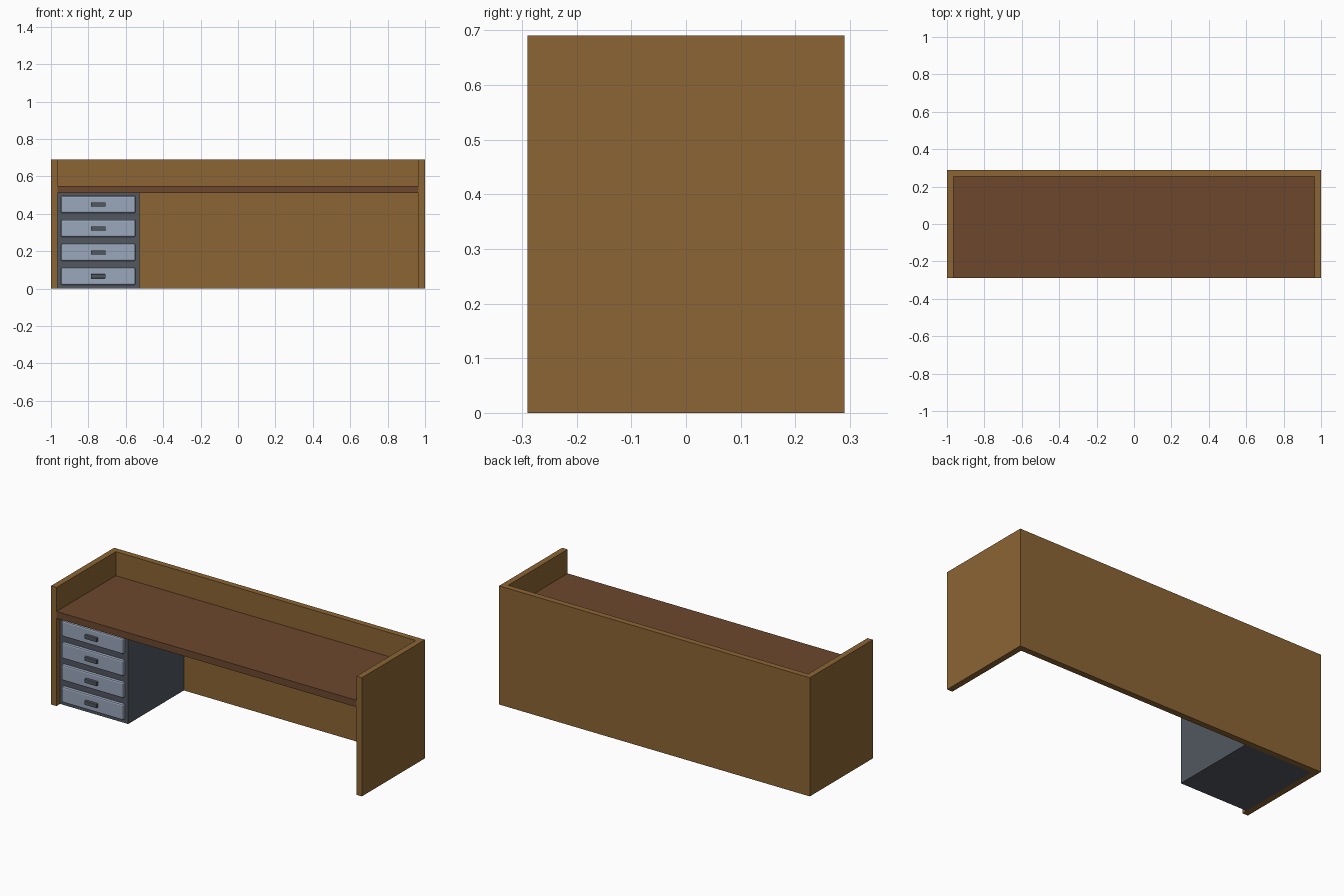
import bpy

if "Cube" in bpy.data.objects:
    bpy.data.objects.remove(bpy.data.objects["Cube"])


def material(name, color):
    m = bpy.data.materials.new(name)
    m.diffuse_color = (*color, 1)
    m.use_nodes = True
    m.node_tree.nodes["Principled BSDF"].inputs["Base Color"].default_value = m.diffuse_color
    return m


WOOD = material("oak_wood", (0.258, 0.130, 0.034))
DARK_WOOD = material("dark_wood", (0.153, 0.065, 0.026))
STEEL = material("dark_steel", (0.084, 0.098, 0.120))
PALE = material("pale_steel", (0.323, 0.386, 0.497))


def box(name, x, y, z, mat, bevel=0):
    """Box from (min, max) ranges on each axis."""
    verts = [(a, b, c) for a in x for b in y for c in z]
    faces = [(0, 1, 3, 2), (4, 6, 7, 5), (0, 4, 5, 1),
             (2, 3, 7, 6), (0, 2, 6, 4), (1, 5, 7, 3)]
    me = bpy.data.meshes.new(name)
    me.from_pydata(verts, [], faces)
    me.materials.append(mat)
    ob = bpy.data.objects.new(name, me)
    bpy.context.collection.objects.link(ob)
    if bevel:
        mod = ob.modifiers.new("bevel", 'BEVEL')
        mod.width = bevel
        mod.segments = 2
    return ob


W, D, H, T = 1.0, 0.29, 0.69, 0.035   # half width, half depth, height, board
IN, BACK = W - T, D - T               # inner faces of side and back boards

# Carcass: two sides and a back board
box("left_side_panel", (-W, -IN), (-D, D), (0, H), WOOD)
box("right_side_panel", (IN, W), (-D, D), (0, H), WOOD)
box("back_panel", (-IN, IN), (BACK, D), (0, H), WOOD)

# Worktop, sunk below the rim
box("worktop", (-IN, IN), (-D, BACK), (0.51, 0.55), DARK_WOOD)

# Drawer cabinet on the left
FRONT = -0.257
box("drawer_cabinet", (-IN, -0.527), (FRONT, BACK), (0, 0.51), STEEL)

# Four drawer fronts with handles
for i in range(4):
    z = 0.066 + i * 0.128
    box(f"drawer_front_{i + 1}", (-0.947, -0.548), (FRONT - 0.016, FRONT + 0.015),
        (z - 0.046, z + 0.046), PALE, 0.008)
    box(f"drawer_handle_{i + 1}", (-0.787, -0.709), (FRONT - 0.032, FRONT - 0.01),
        (z - 0.011, z + 0.011), STEEL, 0.002)
